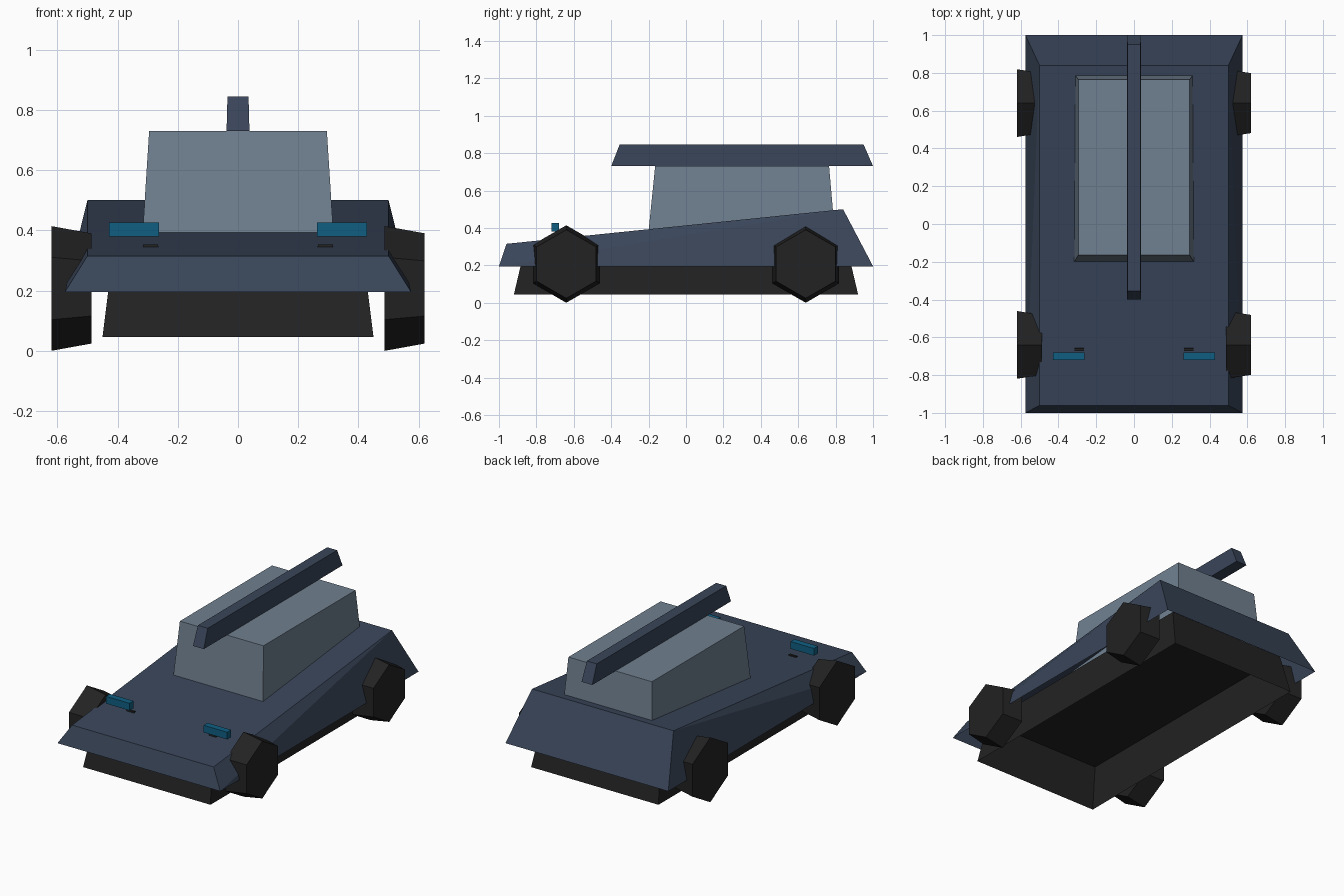
import bpy, bmesh, math

if "Cube" in bpy.data.objects:
    bpy.data.objects.remove(bpy.data.objects["Cube"])


def material(name, hex_colour):
    def lin(c):
        c /= 255
        return c / 12.92 if c <= 0.04045 else ((c + 0.055) / 1.055) ** 2.4
    m = bpy.data.materials.new(name)
    rgb = [lin(int(hex_colour[i:i + 2], 16)) for i in (0, 2, 4)]
    m.diffuse_color = (*rgb, 1)
    m.use_nodes = True
    m.node_tree.nodes["Principled BSDF"].inputs["Base Color"].default_value = m.diffuse_color
    return m


NAVY = material("navy_armour", "394559")
GREY = material("slate_grey", "708090")
BLACK = material("dark_rubber", "222222")
TEAL = material("teal_lamp", "105f82")


def finish(bm, name, mat):
    me = bpy.data.meshes.new(name)
    bm.to_mesh(me)
    bm.free()
    me.materials.append(mat)
    ob = bpy.data.objects.new(name, me)
    bpy.context.collection.objects.link(ob)
    return ob


def frustum(name, mat, bottom, top, closed=True, cx=0.0):
    """Tapered block. bottom / top = (half width, y front, y rear, z front, z rear)."""
    bm = bmesh.new()

    def ring(w, y0, y1, z0, z1):
        return [bm.verts.new(p) for p in ((cx - w, y0, z0), (cx + w, y0, z0),
                                          (cx + w, y1, z1), (cx - w, y1, z1))]
    b, t = ring(*bottom), ring(*top)
    bm.faces.new(t)
    bm.faces.new((b[0], b[1], t[1], t[0]))      # front
    bm.faces.new((b[2], b[3], t[3], t[2]))      # rear
    # sides, split from the lower front to the upper rear corner
    bm.faces.new((b[1], b[2], t[2]))
    bm.faces.new((b[1], t[2], t[1]))
    bm.faces.new((b[3], b[0], t[3]))
    bm.faces.new((b[0], t[0], t[3]))
    if closed:
        bm.faces.new(b[::-1])
    return finish(bm, name, mat)


# Open-bottomed hull shell and the black tub beneath it
frustum("hull", NAVY, (0.575, -1.0, 1.0, 0.195, 0.195),
        (0.5, -0.96, 0.84, 0.315, 0.5), closed=False)
frustum("chassis_tub", BLACK, (0.45, -0.92, 0.92, 0.045, 0.045),
        (0.418, -0.86, 0.86, 0.30, 0.30), closed=False)

# Turret block and the long bar on its roof
frustum("turret", GREY, (0.317, -0.2, 0.795, 0.385, 0.385),
        (0.295, -0.165, 0.765, 0.73, 0.73), closed=False)
frustum("barrel", NAVY, (0.038, -0.4, 1.0, 0.73, 0.73),
        (0.035, -0.355, 0.95, 0.845, 0.845))

# Front lamps with small dark mounts behind them
for side, s in (("left", -1), ("right", 1)):
    frustum("lamp_" + side, TEAL, (0.083, -0.72, -0.68, 0.38, 0.38),
            (0.083, -0.72, -0.68, 0.426, 0.426), cx=s * 0.345)
    frustum("lamp_mount_" + side, BLACK, (0.027, -0.675, -0.655, 0.31, 0.31),
            (0.025, -0.672, -0.658, 0.353, 0.353), cx=s * 0.29)

# Six-sided wheels; every one is wider at its left (-x) end
for side, x in (("left", -0.62), ("right", 0.487)):
    for end, y in (("front", -0.64), ("rear", 0.64)):
        bm = bmesh.new()
        rings = []
        for dx, r in ((0, 0.207), (0.133, 0.183)):
            rings.append([bm.verts.new((x + dx,
                                        y + r * math.sin(i * math.pi / 3),
                                        0.207 + r * math.cos(i * math.pi / 3)))
                          for i in range(6)])
        a, b = rings
        bm.faces.new(a)
        bm.faces.new(b[::-1])
        for i in range(6):
            j = (i + 1) % 6
            bm.faces.new((a[i], b[i], b[j], a[j]))
        bmesh.ops.recalc_face_normals(bm, faces=bm.faces)
        finish(bm, f"wheel_{end}_{side}", BLACK)
